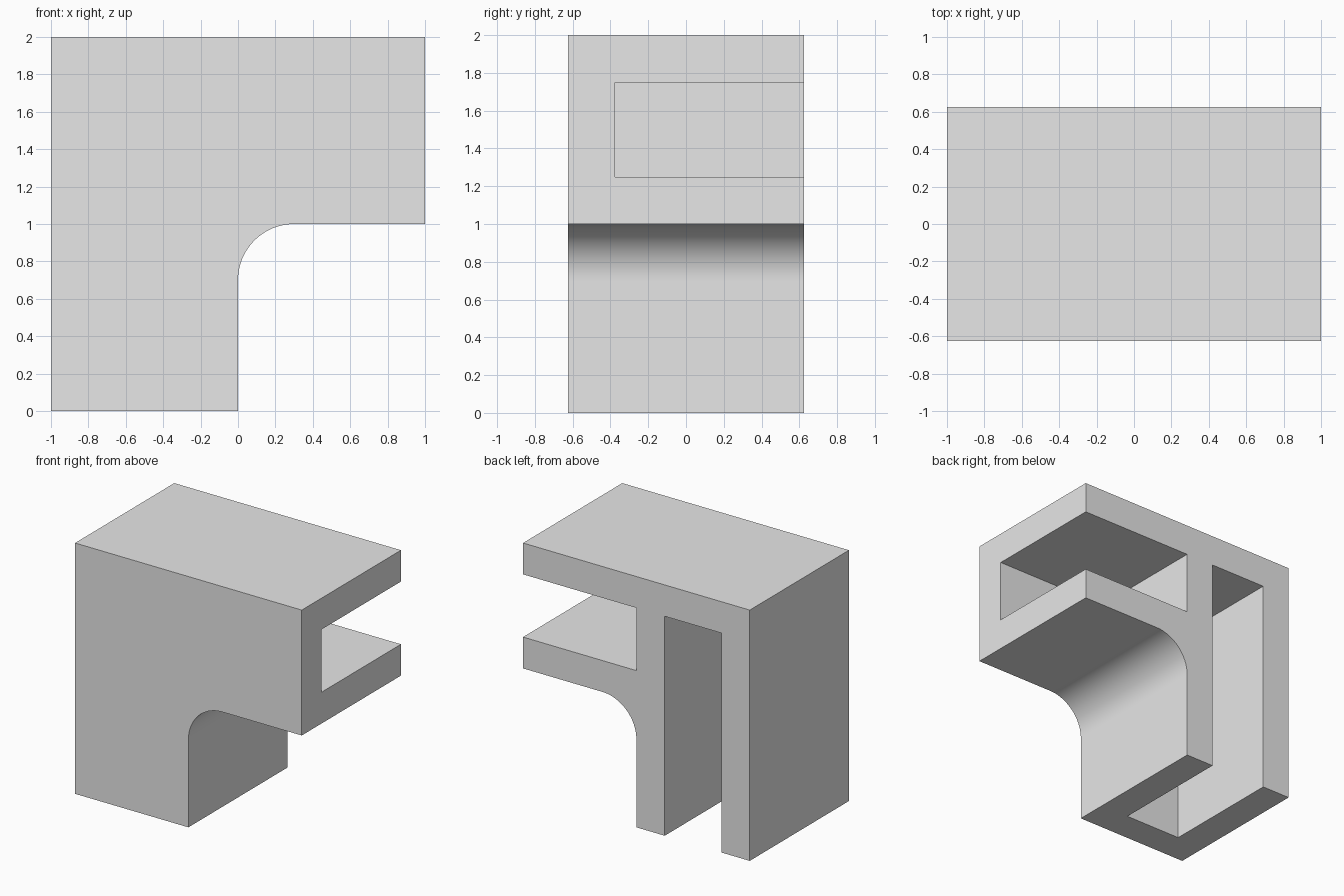
import bpy
import bmesh
from math import cos, sin, pi, radians
from mathutils import Matrix, Vector

old = bpy.data.objects.get("Cube")
if old:
    bpy.data.objects.remove(old, do_unlink=True)

HALF_DEPTH = 0.625   # half thickness front to back
WALL = 0.25          # shell wall thickness
FILLET = 0.3         # inner corner radius
ARC_STEPS = 24

grey = bpy.data.materials.new("light grey")
grey.use_nodes = True
grey.diffuse_color = (0.8, 0.8, 0.8, 1)
grey.node_tree.nodes["Principled BSDF"].inputs["Base Color"].default_value = (0.8, 0.8, 0.8, 1)


def finish(name, bm):
    bmesh.ops.recalc_face_normals(bm, faces=bm.faces)
    mesh = bpy.data.meshes.new(name)
    bm.to_mesh(mesh)
    bm.free()
    mesh.materials.append(grey)
    obj = bpy.data.objects.new(name, mesh)
    bpy.context.collection.objects.link(obj)
    return obj


def extruded(name, profile, y0, y1):
    """Extrude an (x, z) outline from y0 to y1."""
    bm = bmesh.new()
    face = bm.faces.new([bm.verts.new((x, y0, z)) for x, z in profile])
    result = bmesh.ops.extrude_face_region(bm, geom=[face])
    verts = [v for v in result["geom"] if isinstance(v, bmesh.types.BMVert)]
    bmesh.ops.translate(bm, verts=verts, vec=(0, y1 - y0, 0))
    return finish(name, bm)


def box(name, low, high):
    low, high = Vector(low), Vector(high)
    bm = bmesh.new()
    bmesh.ops.create_cube(bm, size=1, matrix=Matrix.Translation((low + high) / 2)
                          @ Matrix.Diagonal((*(high - low), 1)))
    return finish(name, bm)


# Elbow block: inverted L with a rounded inner corner
arc = []
for i in range(ARC_STEPS + 1):
    a = pi / 2 + i / ARC_STEPS * pi / 2
    arc.append((FILLET + FILLET * cos(a), 1 - FILLET + FILLET * sin(a)))
outline = [(-1, 0), (-1, 2), (1, 2), (1, 1)] + arc + [(0, 0)]
elbow = extruded("elbow_bracket", outline, -HALF_DEPTH, HALF_DEPTH)

# Channels open to the back: one runs out of the arm, one down the leg
front, past = WALL - HALF_DEPTH, 0.2
cutters = [
    box("arm_channel_cutter", (0, front, 1 + WALL), (1 + past, HALF_DEPTH + past, 2 - WALL)),
    box("leg_channel_cutter", (-1 + WALL, front, -past), (-WALL, HALF_DEPTH + past, 2 - WALL)),
]
bpy.ops.object.select_all(action="DESELECT")
bpy.context.view_layer.objects.active = elbow
elbow.select_set(True)
for cutter in cutters:
    cutter.hide_render = True
    mod = elbow.modifiers.new(cutter.name, "BOOLEAN")
    mod.operation = "DIFFERENCE"
    mod.solver = "EXACT"
    mod.object = cutter
    bpy.ops.object.modifier_apply(modifier=mod.name)
    bpy.data.objects.remove(cutter, do_unlink=True)

# Smooth the rounded corner, keep all other edges crisp
bpy.ops.object.shade_smooth_by_angle(angle=radians(30))
